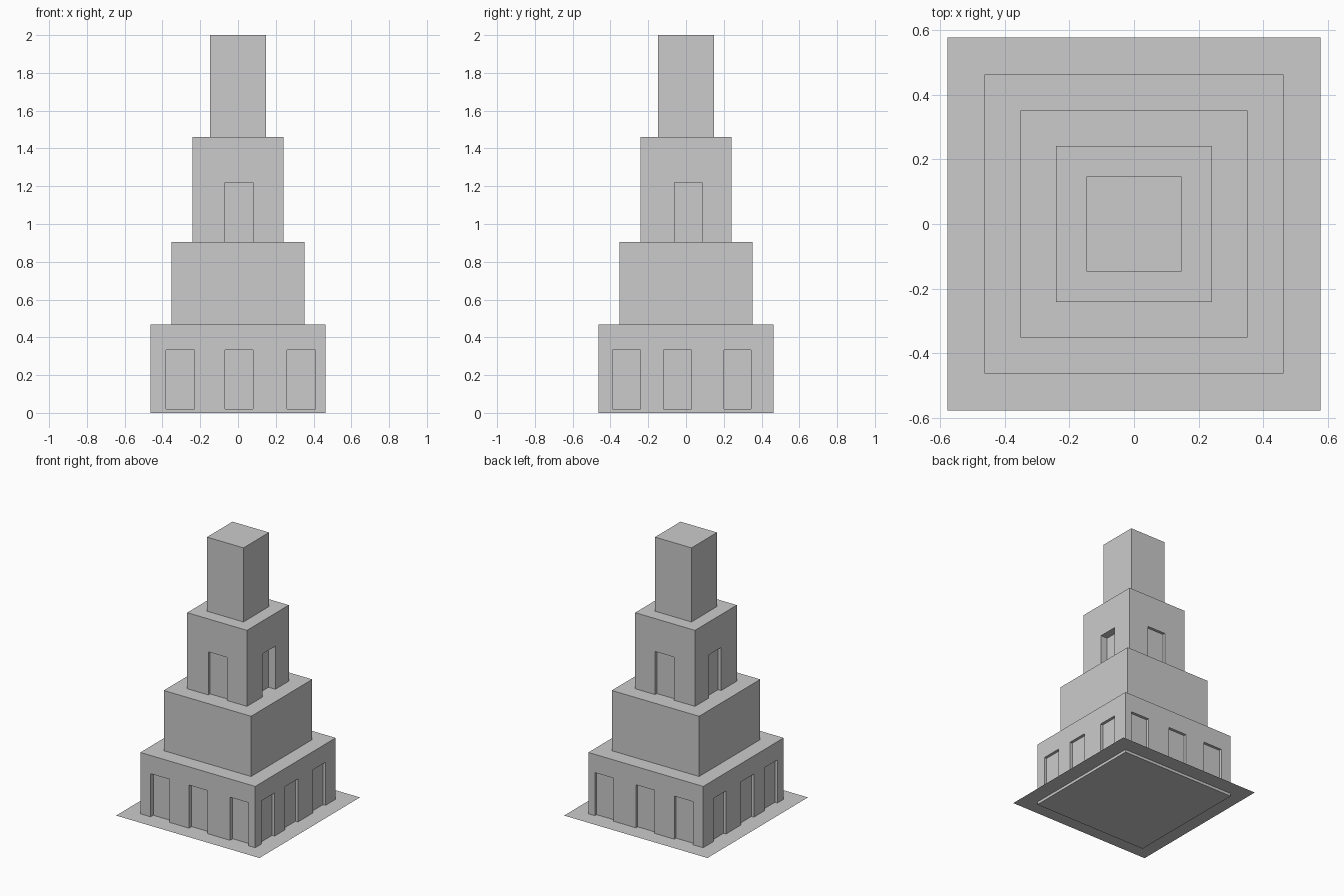
import bpy
import bmesh
from mathutils import Matrix, Vector

default = bpy.data.objects.get("Cube")
if default:
    bpy.data.objects.remove(default, do_unlink=True)

stone = bpy.data.materials.new("grey stone")
stone.use_nodes = True
stone.diffuse_color = (0.6, 0.6, 0.6, 1)
stone.node_tree.nodes["Principled BSDF"].inputs["Base Color"].default_value = (0.6, 0.6, 0.6, 1)


def boxes(name, extents):
    """One object made of boxes, each given by its low and high corner."""
    bm = bmesh.new()
    for low, high in extents:
        low, high = Vector(low), Vector(high)
        matrix = Matrix.Translation((low + high) / 2) @ Matrix.Diagonal((*(high - low), 1))
        bmesh.ops.create_cube(bm, size=1, matrix=matrix)
    mesh = bpy.data.meshes.new(name)
    bm.to_mesh(mesh)
    bm.free()
    mesh.materials.append(stone)
    obj = bpy.data.objects.new(name, mesh)
    bpy.context.collection.objects.link(obj)
    return obj


def tier(name, half, bottom, top):
    return boxes(name, [((-half, -half, bottom), (half, half, top))])


def cut_doors(body, half, spans_x, spans_y, bottom, top, depths):
    """Recess doorways into the front, back, right and left walls."""
    front, back, right, left = depths
    out = half + 0.1
    extents = []
    for a, b in spans_x:
        extents.append(((a, -out, bottom), (b, front - half, top)))
        extents.append(((a, half - back, bottom), (b, out, top)))
    for a, b in spans_y:
        extents.append(((half - right, a, bottom), (out, b, top)))
        extents.append(((-out, a, bottom), (left - half, b, top)))
    cutter = boxes(body.name + "_door_cutter", extents)
    cutter.hide_render = True
    mod = body.modifiers.new("doorways", "BOOLEAN")
    mod.operation = "DIFFERENCE"
    mod.solver = "EXACT"
    mod.object = cutter
    bpy.context.view_layer.objects.active = body
    bpy.ops.object.modifier_apply(modifier=mod.name)
    bpy.data.objects.remove(cutter, do_unlink=True)


# Thin ground slab around the foot
bm = bmesh.new()
bmesh.ops.create_grid(bm, x_segments=1, y_segments=1, size=0.578,
                      matrix=Matrix.Translation((0, 0, 0.02)))
slab_mesh = bpy.data.meshes.new("ground_slab")
bm.to_mesh(slab_mesh)
bm.free()
slab_mesh.materials.append(stone)
bpy.context.collection.objects.link(bpy.data.objects.new("ground_slab", slab_mesh))

# Stepped tower tiers
ground_tier = tier("ground_tier", 0.463, 0, 0.467)
tier("second_tier", 0.352, 0.467, 0.906)
third_tier = tier("third_tier", 0.241, 0.906, 1.46)
tier("top_tower", 0.147, 1.46, 2)

# Doorways
cut_doors(ground_tier, 0.463,
          [(-0.38, -0.23), (-0.07, 0.08), (0.26, 0.41)],
          [(-0.39, -0.24), (-0.12, 0.03), (0.2, 0.345)],
          0.02, 0.334, (0.03, 0.02, 0.02, 0.02))
cut_doors(third_tier, 0.241, [(-0.07, 0.08)], [(-0.06, 0.085)],
          0.88, 1.22, (0.02, 0.02, 0.055, 0.025))
